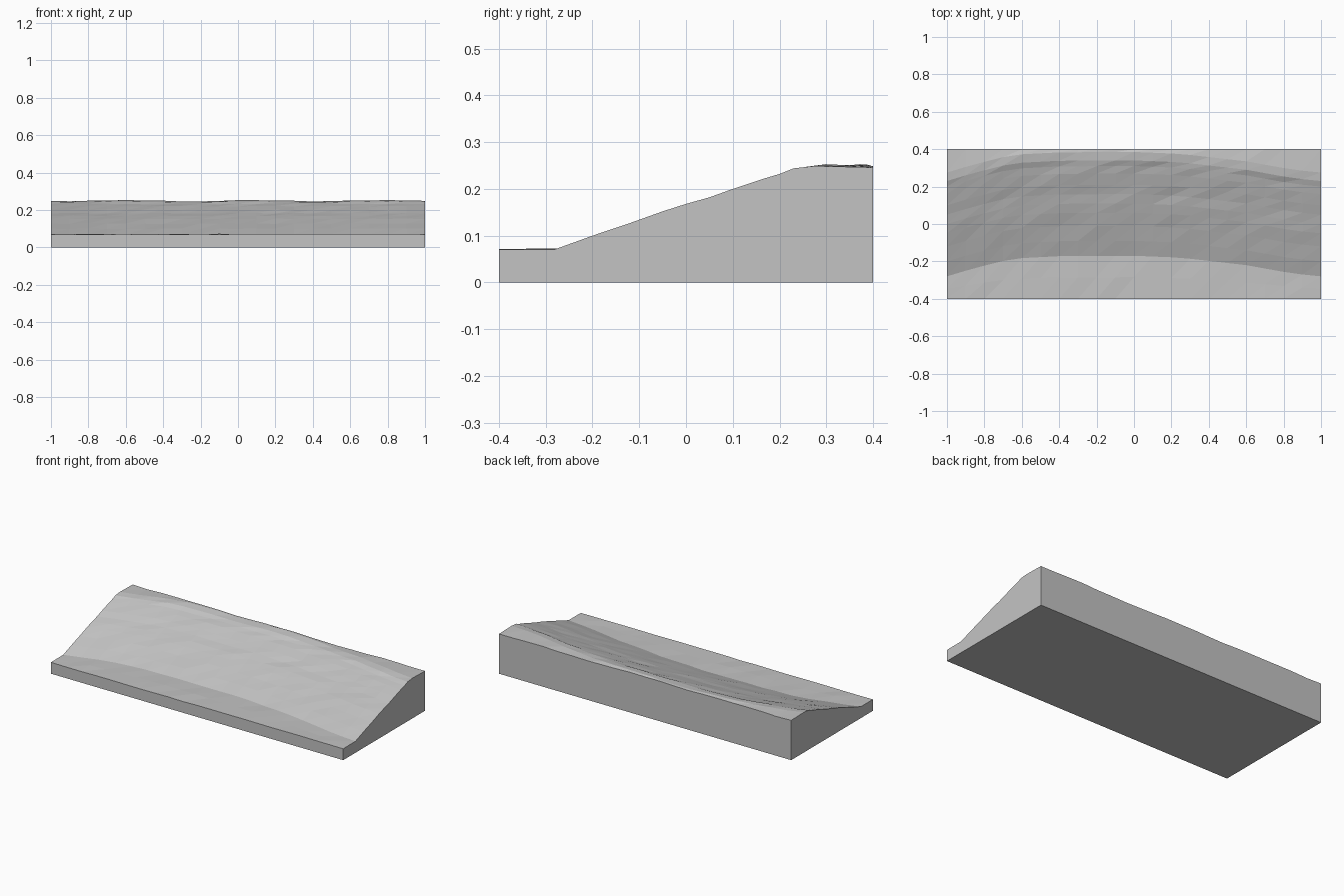
import bpy, bmesh, math, random

if "Cube" in bpy.data.objects:
    bpy.data.objects.remove(bpy.data.objects["Cube"])

random.seed(4)

# End section of the bank: (y, z) from front foot to back crest
PROFILE = [(-0.4, 0.07), (-0.345, 0.071), (-0.28, 0.071), (-0.2, 0.1), (-0.12, 0.127),
           (-0.05, 0.152), (0.0, 0.168), (0.05, 0.182), (0.1, 0.2), (0.16, 0.22),
           (0.2, 0.232), (0.23, 0.244), (0.275, 0.249), (0.4, 0.246)]
# How far the slope is set back along the length: (x, shift)
SETBACK = [(-1, 0), (-0.85, 0.045), (-0.65, 0.095), (-0.4, 0.108), (0, 0.11),
           (0.25, 0.1), (0.6, 0.06), (0.85, 0.015), (1, 0)]
COLS = 20


def setback(x):
    for (a, s), (b, t) in zip(SETBACK, SETBACK[1:]):
        if x <= b + 1e-6:
            return s + (t - s) * (x - a) / (b - a)
    return 0


bm = bmesh.new()

# Uneven top surface
grid = []
for i in range(COLS + 1):
    x = -1 + 2 * i / COLS
    s = setback(x)
    end = i in (0, COLS)
    row = []
    for j, (y, z) in enumerate(PROFILE):
        edge = j in (0, len(PROFILE) - 1)
        if j == 1:
            shift = s * 0.55
        else:
            shift = 0 if edge else s
        if not end:
            z += random.uniform(-0.002, 0.002)
            if j > 10:
                z += 0.002 * math.sin(x * 9 + 1)
        row.append(bm.verts.new((x, y + shift, z)))
    grid.append(row)
for i in range(COLS):
    for j in range(len(PROFILE) - 1):
        a, b = grid[i][j], grid[i + 1][j]
        c, d = grid[i + 1][j + 1], grid[i][j + 1]
        bm.faces.new((a, b, c))
        bm.faces.new((a, c, d))

# Vertical sides and flat base
rim = ([r[0] for r in grid] + grid[-1][1:] + [r[-1] for r in grid[-2::-1]]
       + grid[0][-2:0:-1])
low = [bm.verts.new((v.co.x, v.co.y, 0)) for v in rim]
n = len(rim)
for k in range(n):
    m = (k + 1) % n
    bm.faces.new((rim[k], low[k], low[m], rim[m]))
bm.faces.new(low[::-1])
bmesh.ops.recalc_face_normals(bm, faces=bm.faces[:])

mesh = bpy.data.meshes.new("sloped_bank")
bm.to_mesh(mesh)
bm.free()
bank = bpy.data.objects.new("sloped_bank", mesh)
bpy.context.collection.objects.link(bank)

# Plain grey
grey = bpy.data.materials.new("light grey")
grey.diffuse_color = (0.55, 0.55, 0.55, 1)
grey.use_nodes = True
grey.node_tree.nodes["Principled BSDF"].inputs["Base Color"].default_value = grey.diffuse_color
mesh.materials.append(grey)
